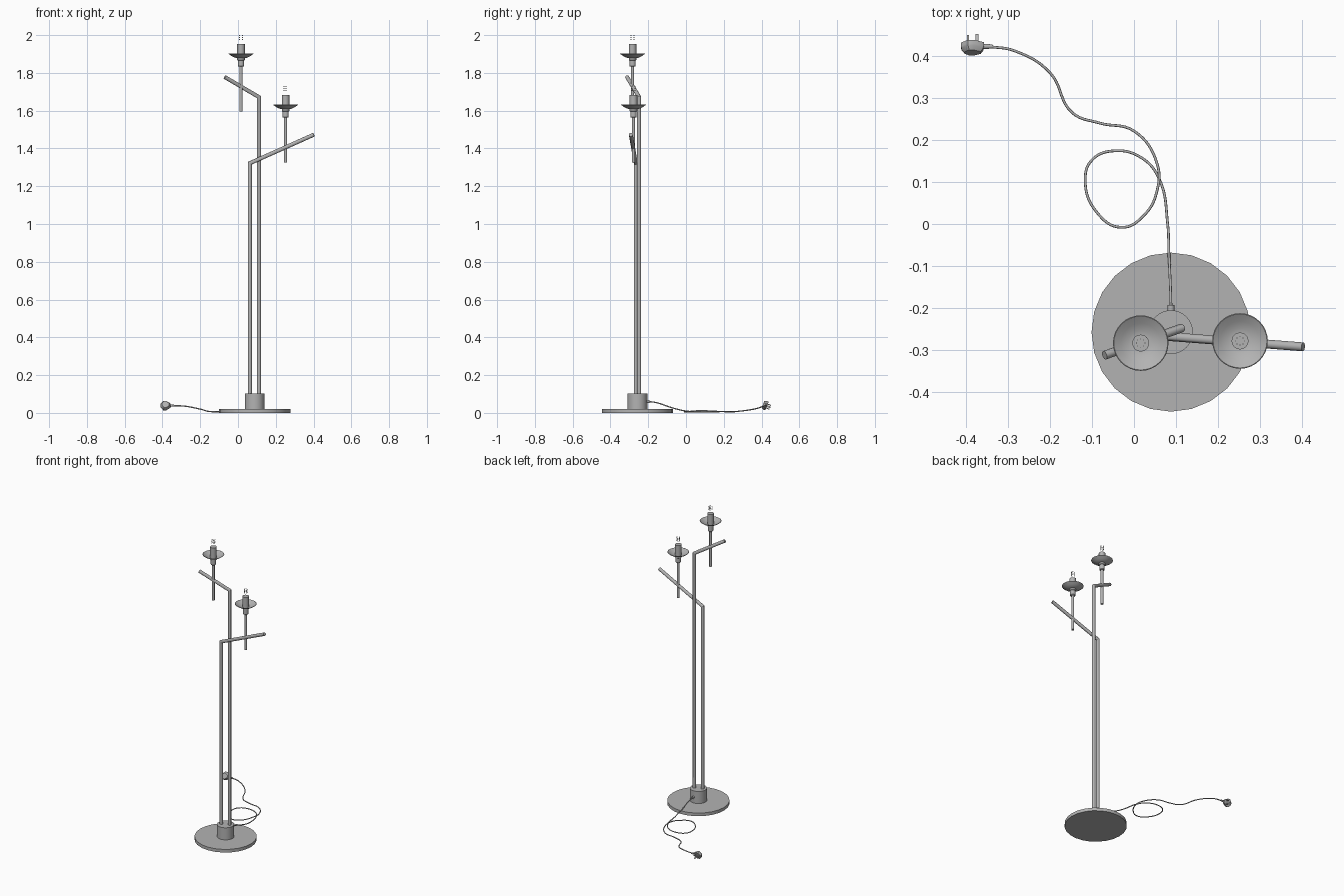
import bpy, bmesh, math
from mathutils import Vector, Matrix

if "Cube" in bpy.data.objects:
    bpy.data.objects.remove(bpy.data.objects["Cube"])

TAU = 2 * math.pi

# Dark grey metal used by every part
METAL = bpy.data.materials.new("dark_grey_metal")
METAL.diffuse_color = (0.45, 0.45, 0.45, 1)
METAL.use_nodes = True
METAL.node_tree.nodes["Principled BSDF"].inputs["Base Color"].default_value = METAL.diffuse_color


def finish(name, bm, smooth=35):
    bmesh.ops.recalc_face_normals(bm, faces=bm.faces[:])
    mesh = bpy.data.meshes.new(name)
    bm.to_mesh(mesh)
    bm.free()
    mesh.materials.append(METAL)
    ob = bpy.data.objects.new(name, mesh)
    bpy.context.collection.objects.link(ob)
    if smooth:
        bpy.ops.object.select_all(action='DESELECT')
        bpy.context.view_layer.objects.active = ob
        ob.select_set(True)
        bpy.ops.object.shade_smooth_by_angle(angle=math.radians(smooth))
    return ob


def loft(bm, rings):
    """Skin a list of equal-length point rings and cap both ends."""
    vs = [[bm.verts.new(p) for p in ring] for ring in rings]
    n = len(vs[0])
    for a, b in zip(vs, vs[1:]):
        for i in range(n):
            j = (i + 1) % n
            bm.faces.new((a[i], a[j], b[j], b[i]))
    bm.faces.new(vs[0])
    bm.faces.new(vs[-1])


def lathe(name, profile, x, y, sides=24):
    """Solid of revolution around the vertical through (x, y)."""
    bm = bmesh.new()
    loft(bm, [[(x + r * math.cos(TAU * i / sides), y + r * math.sin(TAU * i / sides), z)
               for i in range(sides)] for r, z in profile])
    return finish(name, bm)


def bent_pole(name, base, elbow, end, r=0.0105, sides=16):
    """Upright tube with a mitred elbow and a straight sloping arm."""
    base, elbow, end = Vector(base), Vector(elbow), Vector(end)
    d1, d2 = (elbow - base).normalized(), (end - elbow).normalized()
    mitre = (d1 + d2).normalized()
    rings = [[base + Vector((r * math.cos(TAU * i / sides), r * math.sin(TAU * i / sides), 0))
              for i in range(sides)]]
    for origin, normal, d in ((elbow, mitre, d1), (end, d2, d2)):
        rings.append([p + d * ((origin - p).dot(normal) / d.dot(normal)) for p in rings[-1]])
    bm = bmesh.new()
    loft(bm, rings)
    return finish(name, bm)


def box(bm, centre, size):
    x, y, z = (s / 2 for s in size)
    c = Vector(centre)
    loft(bm, [[c + Vector((a * x, s * y, b * z)) for a, b in ((-1, -1), (1, -1), (1, 1), (-1, 1))]
              for s in (-1, 1)])


# Base disc and hub
BX, BY = 0.088, -0.257
lathe("base_disc", [(0.189, 0), (0.189, 0.021)], BX, BY, 24)
lathe("base_hub", [(0.052, 0.021), (0.052, 0.102)], BX, BY, 32)

# Two bent poles
bent_pole("tall_pole", (0.111, -0.248, 0.1), (0.111, -0.248, 1.672), (-0.07, -0.312, 1.778))
bent_pole("short_pole", (0.063, -0.266, 0.1), (0.063, -0.266, 1.322), (0.402, -0.292, 1.473))


# Lamp heads: rod, holder, dish, sleeve and bulb elements
def lamp(side, x, y, dz):
    lathe(side + "_rod", [(0.0085, 1.595 + dz), (0.0085, 1.84 + dz)], x, y, 16)
    lathe(side + "_holder", [(0.014, 1.833 + dz), (0.0165, 1.836 + dz), (0.0165, 1.866 + dz),
                             (0.02, 1.868 + dz), (0.02, 1.884 + dz)], x, y)
    lathe(side + "_dish", [(0.018, 1.878 + dz), (0.03, 1.88 + dz), (0.048, 1.888 + dz),
                           (0.066, 1.901 + dz), (0.064, 1.902 + dz), (0.047, 1.891 + dz),
                           (0.03, 1.883 + dz), (0.018, 1.881 + dz)], x, y, 32)
    lathe(side + "_sleeve", [(0.02, 1.88 + dz), (0.02, 1.952 + dz)], x, y)
    bm = bmesh.new()
    for i in range(8):
        a = TAU * i / 8
        for z in (1.977, 1.987, 1.9975):
            box(bm, (x + 0.010 * math.cos(a), y + 0.010 * math.sin(a), z + dz),
                (0.002, 0.002, 0.005))
    finish(side + "_bulb_elements", bm, 0)


lamp("upper_lamp", 0.016, -0.283, 0)
lamp("lower_lamp", 0.252, -0.278, -0.27)


# Power cable with one loop
path = [(0.088, -0.2, 0.06), (0.087, -0.16, 0.055), (0.083, -0.07, 0.026), (0.080, 0.0, 0.010),
        (0.060, 0.107, 0.006), (0.02, 0.156, 0.005), (-0.046, 0.174, 0.005),
        (-0.100, 0.152, 0.005), (-0.116, 0.105, 0.005), (-0.090, 0.030, 0.005),
        (-0.030, -0.008, 0.006), (0.025, 0.022, 0.008), (0.055, 0.080, 0.012),
        (0.055, 0.143, 0.009), (0.0, 0.221, 0.006), (-0.082, 0.240, 0.006),
        (-0.146, 0.264, 0.007), (-0.200, 0.360, 0.020), (-0.285, 0.412, 0.036),
        (-0.345, 0.422, 0.038)]
curve = bpy.data.curves.new("power_cable", 'CURVE')
curve.dimensions = '3D'
curve.bevel_depth = 0.0032
curve.bevel_resolution = 2
curve.resolution_u = 8
curve.use_fill_caps = True
curve.materials.append(METAL)
spline = curve.splines.new('BEZIER')
spline.bezier_points.add(len(path) - 1)
for bp, co in zip(spline.bezier_points, path):
    bp.co = co
    bp.handle_left_type = bp.handle_right_type = 'AUTO'
cable = bpy.data.objects.new("power_cable", curve)
bpy.context.collection.objects.link(cable)
bpy.ops.object.select_all(action='DESELECT')
bpy.context.view_layer.objects.active = cable
cable.select_set(True)
bpy.ops.object.convert(target='MESH')


# Strain reliefs at hub and plug
def sleeve(name, a, b, ra, rb, sides=12):
    a, b = Vector(a), Vector(b)
    q = (b - a).to_track_quat('Z', 'Y')
    bm = bmesh.new()
    loft(bm, [[p + q @ Vector((r * math.cos(TAU * i / sides), r * math.sin(TAU * i / sides), 0))
               for i in range(sides)] for p, r in ((a, ra), (b, rb))])
    return finish(name, bm)


sleeve("hub_cable_grommet", (BX, -0.21, 0.06), (BX, -0.192, 0.06), 0.008, 0.008)
sleeve("plug_cable_sleeve", (-0.372, 0.422, 0.039), (-0.337, 0.422, 0.038), 0.007, 0.005)

# Plug body: wedge outline narrower at the back, tipped about the cable axis
TIP = Matrix.Translation((-0.383, 0.422, 0.039)) @ Matrix.Rotation(math.radians(-22), 4, 'X')
outline = [(-0.028, -0.007), (-0.028, 0.007), (-0.012, 0.025), (0.002, 0.025),
           (0.026, 0.010), (0.026, -0.010), (0.002, -0.025), (-0.012, -0.025)]
bm = bmesh.new()
loft(bm, [[TIP @ Vector((s * x, y, s * z)) for x, z in outline]
          for y, s in ((-0.016, 0.72), (-0.007, 0.95), (-0.002, 1), (0.007, 1))])
finish("plug_body", bm, 40)

# Three plug pins
bm = bmesh.new()
for x, z, size in ((-0.012, 0, (0.005, 0.024, 0.009)),
                   (0.010, 0.011, (0.007, 0.022, 0.005)),
                   (0.010, -0.011, (0.007, 0.022, 0.005))):
    box(bm, (x, 0.015, z), size)
bmesh.ops.transform(bm, matrix=TIP, verts=bm.verts[:])
finish("plug_pins", bm, 0)
